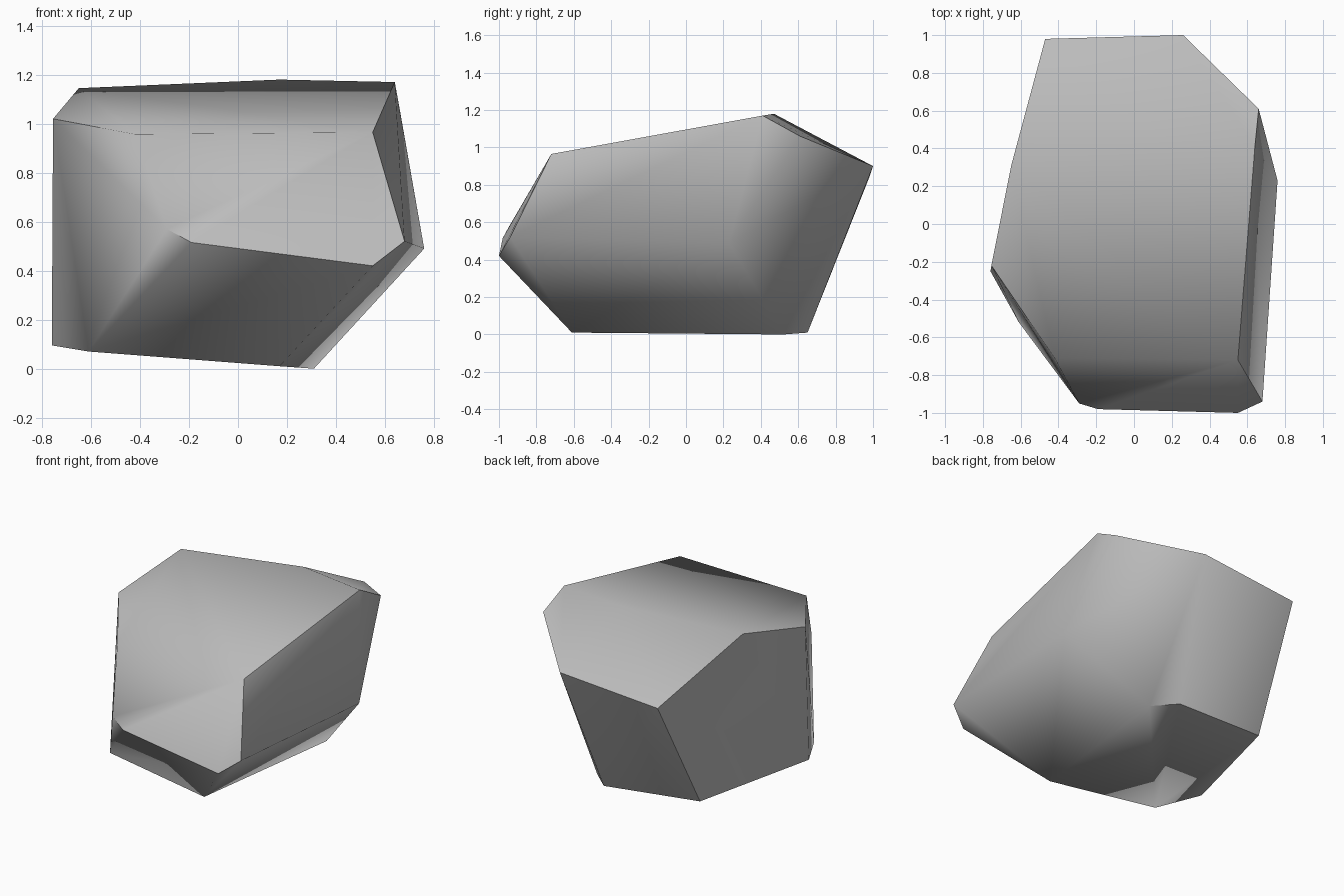
import bpy
import bmesh
import math

default_cube = bpy.data.objects.get("Cube")
if default_cube:
    bpy.data.objects.remove(default_cube, do_unlink=True)

# One plain stone colour
stone = bpy.data.materials.new("stone_grey")
stone.use_nodes = True
colour = (0.5, 0.5, 0.5, 1.0)
stone.diffuse_color = colour
stone.node_tree.nodes["Principled BSDF"].inputs["Base Color"].default_value = colour

# Corners of the boulder, grouped by where they sit
top_front = [(-.42, -.71, .957), (.55, -.72, .965), (-.755, -.22, 1.02)]
top_ridge = [(-.65, .31, 1.145), (.17, .47, 1.18), (.64, .41, 1.17), (.66, .61, 1.06)]
back_rim = [(-.47, .98, .84), (.26, 1, .9)]
front_nose = [(-.29, -.95, .57), (-.19, -.98, .515), (.55, -1, .42), (.68, -.94, .52)]
side_bulge = [(.76, .23, .49)]
base = [(-.76, -.25, .095), (-.61, -.52, .07), (.17, -.61, .01),
        (.31, .52, 0), (.17, .65, .01), (-.52, .59, .065)]


def hull_object(name, points, material, flatness):
    """Wrap the points in a closed faceted shell and merge near-flat faces."""
    bm = bmesh.new()
    for point in points:
        bm.verts.new(point)
    bmesh.ops.convex_hull(bm, input=bm.verts)
    bmesh.ops.dissolve_limit(bm, angle_limit=math.radians(flatness),
                             verts=bm.verts, edges=bm.edges)
    bmesh.ops.recalc_face_normals(bm, faces=bm.faces)
    mesh = bpy.data.meshes.new(name)
    bm.to_mesh(mesh)
    bm.free()
    mesh.materials.append(material)
    obj = bpy.data.objects.new(name, mesh)
    bpy.context.collection.objects.link(obj)
    return obj


# Boulder: broad facets, soft over the shallow bends and crisp at the steep ones
boulder = hull_object("boulder", top_front + top_ridge + back_rim + front_nose
                      + side_bulge + base, stone, 4)
bpy.ops.object.select_all(action="DESELECT")
boulder.select_set(True)
bpy.context.view_layer.objects.active = boulder
bpy.ops.object.shade_smooth_by_angle(angle=math.radians(60))
